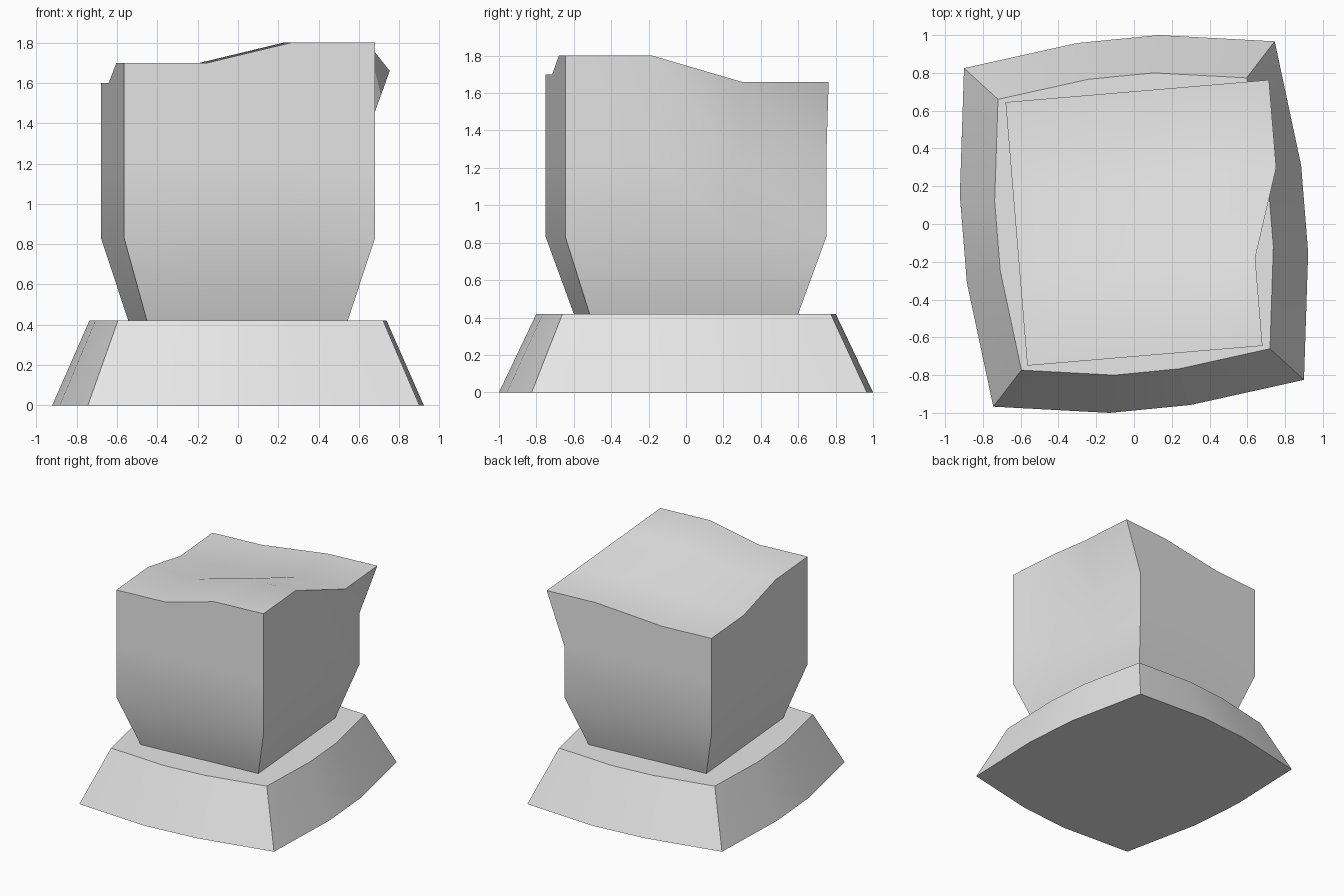
import bpy
import bmesh
import math
from mathutils import Vector

if "Cube" in bpy.data.objects:
    bpy.data.objects.remove(bpy.data.objects["Cube"], do_unlink=True)

# One plain stone colour
stone = bpy.data.materials.new("light_grey_stone")
stone.use_nodes = True
GREY = (0.8, 0.8, 0.8, 1.0)
stone.diffuse_color = GREY
stone.node_tree.nodes["Principled BSDF"].inputs["Base Color"].default_value = GREY


def finish(bm, name):
    """Turn a bmesh into a smooth object with sharp corners."""
    bmesh.ops.recalc_face_normals(bm, faces=bm.faces)
    mesh = bpy.data.meshes.new(name)
    bm.to_mesh(mesh)
    bm.free()
    mesh.materials.append(stone)
    obj = bpy.data.objects.new(name, mesh)
    bpy.context.collection.objects.link(obj)
    bpy.ops.object.select_all(action="DESELECT")
    obj.select_set(True)
    bpy.context.view_layer.objects.active = obj
    bpy.ops.object.shade_smooth_by_angle(angle=math.radians(40))
    return obj


# Plinth: twisted, bulging outline tapering upward; half outline turned 180 degrees
BASE_TOP = 0.42
half = [(-0.745, -0.967), (-0.13, -1.0), (0.30, -0.958),
        (0.90, -0.825), (0.922, -0.15), (0.885, 0.31)]
outline = half + [(-x, -y) for x, y in half]

bm = bmesh.new()
low = [bm.verts.new((x, y, 0)) for x, y in outline]
high = [bm.verts.new((0.8 * x, 0.8 * y, BASE_TOP)) for x, y in outline]
bm.faces.new(low[::-1])
bm.faces.new(high)
for i in range(len(low)):
    j = (i + 1) % len(low)
    bm.faces.new((low[i], low[j], high[j], high[i]))
finish(bm, "plinth")

# Broken column: gridded block, narrowed foot, each top quarter at its own height
across = Vector((0.6225, 0.0525, 0))
along = Vector((-0.0575, 0.6975, 0))
levels = [BASE_TOP, 0.83, 1.245]
top_heights = {(False, False): 1.70, (True, False): 1.80,
               (False, True): 1.60, (True, True): 1.66}

bm = bmesh.new()
bmesh.ops.create_cube(bm, size=3)
bmesh.ops.subdivide_edges(bm, edges=bm.edges[:], cuts=2, use_grid_fill=True)
for v in bm.verts:
    u, w = v.co.x / 1.5, v.co.y / 1.5
    level = round(v.co.z + 1.5)
    spot = across * u + along * w
    if level == 0:
        spot *= 0.8
    if level < 3:
        spot.z = levels[level]
    else:
        quarter = (u > 0, w > 0)
        if all(quarter):
            spot += across.normalized() * 0.15
        spot.z = top_heights[quarter]
    v.co = spot
finish(bm, "broken_column")
